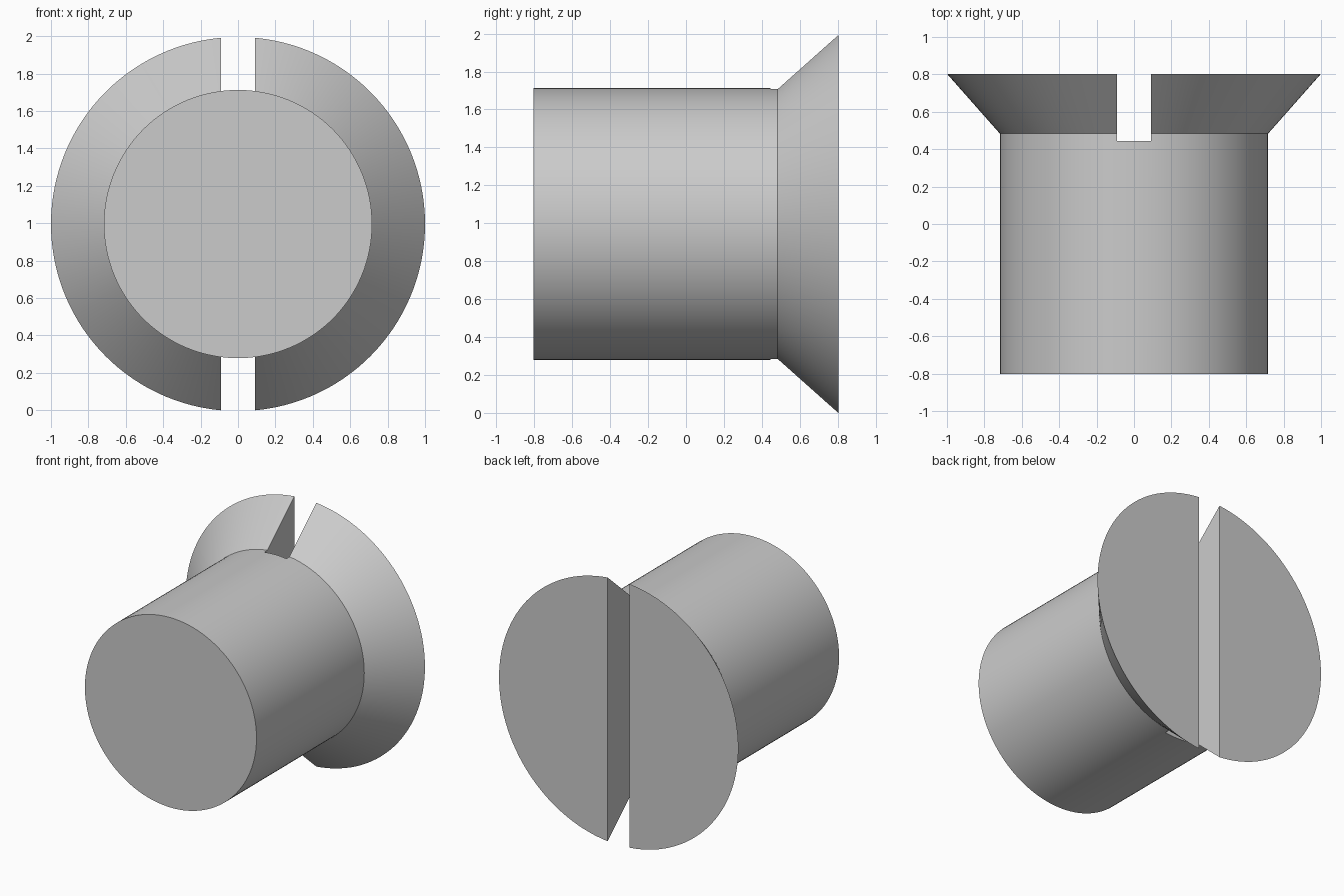
import bpy, bmesh
from math import cos, sin, pi, radians

cube = bpy.data.objects.get("Cube")
if cube:
    bpy.data.objects.remove(cube, do_unlink=True)

SEGMENTS = 128
HEAD_R, SHANK_R = 1.0, 0.717
TIP_Y, NECK_Y, HEAD_Y = -0.803, 0.483, 0.803
SLOT_HALF, SLOT_FLOOR = 0.092, 0.445
CENTRE_Z = (HEAD_R ** 2 - SLOT_HALF ** 2) ** 0.5   # slotted rim rests on the ground

steel = bpy.data.materials.new("grey_steel")
steel.use_nodes = True
steel.diffuse_color = (0.6, 0.6, 0.6, 1)
steel.node_tree.nodes["Principled BSDF"].inputs["Base Color"].default_value = (0.6, 0.6, 0.6, 1)


def turned_part(name, profile):
    """Solid of revolution about the y axis from (radius, y) points."""
    bm = bmesh.new()
    angles = [2 * pi * i / SEGMENTS for i in range(SEGMENTS)]
    rings = [[bm.verts.new((r * cos(a), y, r * sin(a))) for a in angles]
             for r, y in profile]
    for low, high in zip(rings, rings[1:]):
        for i in range(SEGMENTS):
            j = (i + 1) % SEGMENTS
            bm.faces.new((low[i], low[j], high[j], high[i]))
    bm.faces.new(rings[0])
    bm.faces.new(rings[-1])
    bmesh.ops.recalc_face_normals(bm, faces=bm.faces)
    mesh = bpy.data.meshes.new(name)
    bm.to_mesh(mesh)
    bm.free()
    obj = bpy.data.objects.new(name, mesh)
    bpy.context.collection.objects.link(obj)
    obj.location.z = CENTRE_Z
    mesh.materials.append(steel)
    return obj


# Cylindrical shank with a flaring countersunk head
screw = turned_part("countersunk_screw", [
    (SHANK_R, TIP_Y), (SHANK_R, NECK_Y), (HEAD_R, HEAD_Y)])

# Driver slot cut straight across the head
depth = 2 * (HEAD_Y - SLOT_FLOOR)
bpy.ops.mesh.primitive_cube_add(size=1, location=(0, HEAD_Y, CENTRE_Z))
cutter = bpy.context.object
cutter.name = "slot_cutter"
cutter.scale = (2 * SLOT_HALF, depth, 3)
cutter.data.materials.append(steel)
cutter.hide_render = True
bpy.context.view_layer.update()

slot = screw.modifiers.new("driver_slot", 'BOOLEAN')
slot.operation = 'DIFFERENCE'
slot.solver = 'EXACT'
slot.object = cutter

bpy.ops.object.select_all(action='DESELECT')
screw.select_set(True)
bpy.context.view_layer.objects.active = screw
bpy.ops.object.modifier_apply(modifier=slot.name)
bpy.data.objects.remove(cutter, do_unlink=True)

# Smooth round walls, crisp rims and slot edges
bpy.ops.object.shade_smooth_by_angle(angle=radians(30))
